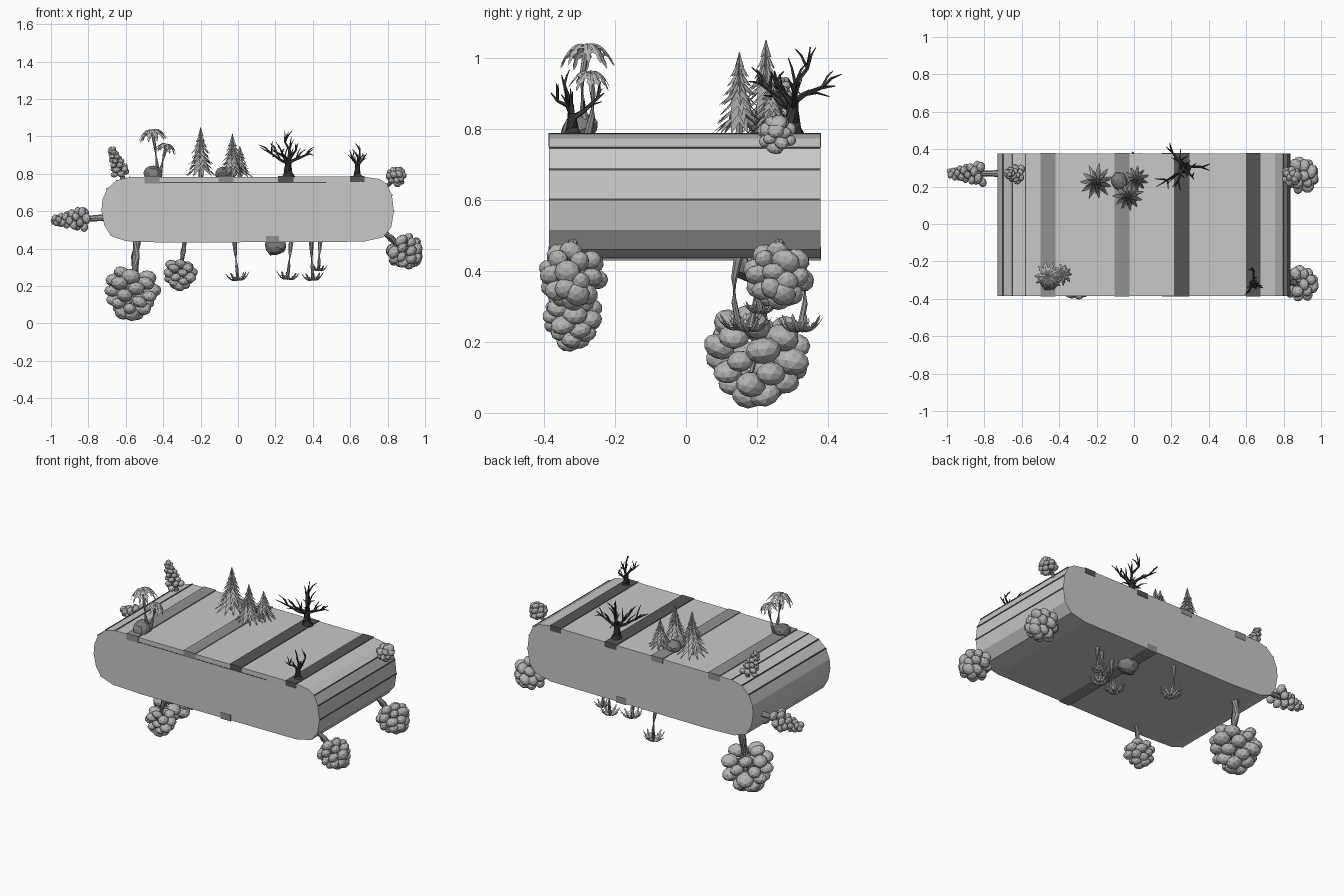
import bpy, bmesh, math, random
from math import sin, cos, pi, tau
from mathutils import Vector, Matrix

cube = bpy.data.objects.get("Cube")
if cube:
    bpy.data.objects.remove(cube)
random.seed(7)


def make_material(name, v):
    m = bpy.data.materials.new(name)
    m.use_nodes = True
    m.diffuse_color = (v, v, v, 1)
    m.node_tree.nodes["Principled BSDF"].inputs["Base Color"].default_value = (v, v, v, 1)
    return m


BODY = make_material("light grey ground", 0.58)
STRIPE = make_material("mid grey stripe", 0.28)
DARK = make_material("dark grey stripe", 0.09)
DEAD = make_material("charcoal wood", 0.045)
LEAF = make_material("soft grey foliage", 0.46)
NEEDLE = make_material("grey needles", 0.38)
BARK = make_material("grey bark", 0.33)
ROCK = make_material("stone grey", 0.2)


def finish(bm, name, mats, base=None, top=None):
    """Turn a bmesh into an object, its local z running from base to top."""
    bmesh.ops.recalc_face_normals(bm, faces=bm.faces)
    me = bpy.data.meshes.new(name)
    bm.to_mesh(me)
    bm.free()
    for m in mats:
        me.materials.append(m)
    ob = bpy.data.objects.new(name, me)
    bpy.context.scene.collection.objects.link(ob)
    if base is not None:
        ob.location = base
        ob.rotation_mode = 'QUATERNION'
        ob.rotation_quaternion = (Vector(top) - Vector(base)).to_track_quat('Z', 'Y')
    return ob


def limb(bm, pts, radii, sides=6, mat=0):
    """Tapered tube through points."""
    pts = [Vector(p) for p in pts]
    rings = []
    for i, p in enumerate(pts):
        d = pts[min(i + 1, len(pts) - 1)] - pts[max(i - 1, 0)]
        q = d.to_track_quat('Z', 'Y')
        rings.append([bm.verts.new(p + q @ Vector((cos(tau * k / sides), sin(tau * k / sides), 0)) * radii[i])
                      for k in range(sides)])
    for a, b in zip(rings, rings[1:]):
        for k in range(sides):
            j = (k + 1) % sides
            bm.faces.new((a[k], a[j], b[j], b[k])).material_index = mat
    for ring in (rings[0], rings[-1]):
        bm.faces.new(ring).material_index = mat


def blob(bm, pos, r, mat=0, squash=0.75):
    """Faceted, slightly flattened lump."""
    s = Vector((1, random.uniform(0.8, 1.1), squash)) * r
    rot = Matrix.Rotation(random.uniform(0, tau), 4, 'Z') @ Matrix.Rotation(random.uniform(-0.5, 0.5), 4, 'X')
    n = len(bm.faces)
    bmesh.ops.create_icosphere(bm, subdivisions=2, radius=1,
                               matrix=Matrix.Translation(pos) @ rot @ Matrix.Diagonal((*s, 1)))
    bm.faces.ensure_lookup_table()
    for f in bm.faces[n:]:
        f.material_index = mat


def box(name, x0, x1, y0, y1, z0, z1, mat):
    bm = bmesh.new()
    centre = Vector((x0 + x1, y0 + y1, z0 + z1)) / 2
    bmesh.ops.create_cube(bm, size=1, matrix=Matrix.Translation(centre)
                          @ Matrix.Diagonal((x1 - x0, y1 - y0, z1 - z0, 1)))
    return finish(bm, name, [mat])


def round_tree(name, base, top, radius, lump, count, trunk):
    """Trunk with a hollow, egg-shaped crown of lumps centred at top."""
    bm = bmesh.new()
    h = (Vector(top) - Vector(base)).length
    limb(bm, [(0, 0, -0.03), (0, 0, h * 0.3), (trunk * 0.5, 0, h * 0.65), (0, 0, h)],
         [trunk * 1.3, trunk, trunk * 0.8, trunk * 0.4], 8, 1)
    for i in range(count):
        c = 0.97 - 1.75 * i / (count - 1)
        s = math.sqrt(1 - c * c) * radius * (1 if c < 0 else 1 - 0.25 * c)
        a = i * 2.4
        end = Vector((s * cos(a), s * sin(a), h + radius * 1.1 * c))
        blob(bm, end, lump * random.uniform(0.85, 1.15))
        if i % 3 == 0:
            limb(bm, [(0, 0, h * 0.75), end], [trunk * 0.4, trunk * 0.2], 5, 1)
    finish(bm, name, [LEAF, BARK], base, top)


def cone_tree(name, base, top, radius, start):
    """Tapering stack of lumps."""
    bm = bmesh.new()
    h = (Vector(top) - Vector(base)).length
    limb(bm, [(0, 0, -0.03), (0, 0, h * 0.7)], [radius * 0.3, radius * 0.15], 8, 1)
    for i in range(26):
        t = i / 25
        r = radius * (1 - 0.75 * t) * 0.72
        blob(bm, (r * cos(i * 2.4), r * sin(i * 2.4), start + (h - start) * t * 0.93),
             radius * (0.45 - 0.15 * t))
    finish(bm, name, [LEAF, BARK], base, top)


def palm(name, base, top, reach, droop, fronds=10):
    bm = bmesh.new()
    h = (Vector(top) - Vector(base)).length
    limb(bm, [(0, 0, -0.01), (h * 0.07, 0, h * 0.3), (h * 0.07, 0, h * 0.65), (0, 0, h)],
         [0.014, 0.009, 0.008, 0.009], 7, 1)
    steps = 10
    for k in range(fronds):
        a = tau * k / fronds + random.uniform(-0.15, 0.15)
        out, side = Vector((cos(a), sin(a), 0)), Vector((-sin(a), cos(a), 0))
        rows = []
        for i in range(steps + 1):
            t = i / steps
            mid = out * reach * t + Vector((0, 0, h + reach * (0.75 * t - droop * t * t)))
            w = reach * 0.24 * sin(pi * (0.08 + 0.9 * t)) * (1 if i % 2 else 0.5)
            drop = Vector((0, 0, -w * 0.5))
            rows.append([bm.verts.new(p) for p in (mid - side * w + drop, mid, mid + side * w + drop)])
        for p, q in zip(rows, rows[1:]):
            for j in (0, 1):
                bm.faces.new((p[j], p[j + 1], q[j + 1], q[j]))
    finish(bm, name, [LEAF, BARK], base, top)


def pine(name, x, y, h, radius, tiers=8, boughs=11):
    """Tiers of drooping pointed boughs."""
    bm = bmesh.new()
    limb(bm, [(0, 0, 0), (0, 0, h * 0.95)], [0.012, 0.003], 6, 1)
    for i in range(tiers):
        t = i / tiers
        r = radius * (1 - t) ** 0.85
        z = h * (0.1 + 0.8 * t)
        apex = bm.verts.new((0, 0, z + h * 0.17))
        ring = []
        for k in range(boughs * 2):
            a = pi * k / boughs + i * 0.5
            tip = k % 2 == 0
            rr = r * (random.uniform(0.85, 1.05) if tip else 0.5)
            ring.append(bm.verts.new((rr * cos(a), rr * sin(a), z - (r * 0.25 if tip else -r * 0.15))))
        for k in range(len(ring)):
            bm.faces.new((apex, ring[k], ring[(k + 1) % len(ring)]))
    finish(bm, name, [NEEDLE, BARK], (x, y, 0.78), (x, y, 1))


def dead_tree(name, x, y, trunk_h, radius, tips):
    """Bare trunk with kinked main branches and random twigs."""
    bm = bmesh.new()
    fork = Vector((0, 0, trunk_h))
    limb(bm, [(0, 0, 0), (0.003, 0, trunk_h * 0.35), fork * 1.05],
         [radius * 1.7, radius, radius * 0.75], 8)
    for tip in tips:
        tip = Vector(tip)
        start = fork * random.uniform(0.7, 1)
        span = (tip - start).length
        pts = [start.lerp(tip, t) + Vector([random.uniform(-1, 1) for _ in range(3)]) * span * 0.08
               for t in (0, 0.35, 0.7)] + [tip]
        pts[0] = start
        limb(bm, pts, [radius * f for f in (0.5, 0.36, 0.24, 0.08)], 5)
        for j in (1, 1, 2, 2):
            d = (tip - start).normalized() + Vector([random.uniform(-0.9, 0.9) for _ in range(3)])
            d.z += 0.3
            end = pts[j] + d.normalized() * span * random.uniform(0.3, 0.5)
            elbow = pts[j].lerp(end, 0.5) + Vector((0, 0, span * 0.05))
            limb(bm, [pts[j], elbow, end], [radius * f for f in (0.24, 0.16, 0.06)], 4)
    finish(bm, name, [DEAD], (x, y, 0.78), (x, y, 1))


def rock(name, pos, r, squash):
    bm = bmesh.new()
    blob(bm, (0, 0, 0), r, 0, squash)
    for v in bm.verts:
        v.co *= random.uniform(0.9, 1.08)
    finish(bm, name, [ROCK]).location = pos


# Rounded ground slab
FRONT, BACK = -0.385, 0.378
profile = [(0.67, 0.785), (0.755, 0.772), (0.797, 0.745), (0.823, 0.685), (0.833, 0.60), (0.82, 0.515),
           (0.775, 0.46), (0.67, 0.437), (-0.40, 0.432), (-0.60, 0.44), (-0.68, 0.468), (-0.715, 0.525),
           (-0.73, 0.60), (-0.725, 0.66), (-0.70, 0.72), (-0.65, 0.765), (-0.58, 0.782)]
bm = bmesh.new()
face = bm.faces.new([bm.verts.new((x, FRONT, z)) for x, z in profile])
ext = bmesh.ops.extrude_face_region(bm, geom=[face])
bmesh.ops.translate(bm, vec=(0, BACK - FRONT, 0), verts=[g for g in ext["geom"] if isinstance(g, bmesh.types.BMVert)])
finish(bm, "ground_slab", [BODY])

# Cross stripes and narrow seams
for i, (x0, x1, z0, z1, m) in enumerate([
        (-0.50, -0.42, 0.748, 0.788, STRIPE), (-0.105, -0.025, 0.755, 0.788, STRIPE),
        (0.215, 0.297, 0.755, 0.788, DARK), (0.60, 0.676, 0.755, 0.788, DARK),
        (0.15, 0.22, 0.429, 0.468, STRIPE)]):
    box(f"cross_stripe_{i + 1}", x0, x1, FRONT - 0.002, BACK + 0.002, z0, z1, m)
for i in (2, 3, 4, 14, 15, 16):
    x, z = profile[i]
    box(f"seam_{i}", x - 0.003, x + 0.003, FRONT, BACK, z - 0.003, z + 0.003, DARK)
box("front_groove", -0.5, 0.47, FRONT - 0.001, FRONT + 0.004, 0.751, 0.756, DARK)

# Plants on the top
palm("tall_palm", (-0.43, -0.27, 0.78), (-0.46, -0.28, 1.03), 0.08, 1.45)
palm("short_palm", (-0.42, -0.28, 0.78), (-0.38, -0.27, 0.955), 0.06, 1.45)
rock("palm_rock", (-0.455, -0.30, 0.80), 0.052, 0.8)
pine("large_pine", -0.2, 0.225, 0.28, 0.095)
pine("middle_pine", -0.03, 0.15, 0.245, 0.085)
pine("small_pine", 0.01, 0.24, 0.175, 0.075)
rock("pine_rock", (-0.08, 0.23, 0.80), 0.045, 0.85)
dead_tree("large_dead_tree", 0.27, 0.3, 0.10, 0.022,
          [(-0.13, -0.02, 0.15), (0.02, -0.05, 0.25), (0.15, 0.10, 0.16), (0.08, -0.12, 0.14),
           (-0.05, 0.06, 0.18), (0.05, 0.10, 0.17)])
dead_tree("small_dead_tree", 0.64, -0.32, 0.06, 0.018,
          [(-0.05, 0.02, 0.13), (0.01, -0.09, 0.12), (0.05, 0.06, 0.12), (-0.01, 0.03, 0.17)])

# Trees on the ends
cone_tree("upper_end_bush", (-0.615, 0.27, 0.775), (-0.68, 0.27, 0.945), 0.05, 0.025)
cone_tree("side_bush", (-0.72, 0.27, 0.565), (-1.0, 0.27, 0.55), 0.066, 0.09)
round_tree("upper_side_tree", (0.795, 0.26, 0.73), (0.845, 0.255, 0.785), 0.037, 0.022, 18, 0.012)
for name, y in (("front", -0.32), ("back", 0.26)):
    round_tree(f"{name}_side_tree", (0.785, y, 0.485), (0.895, y, 0.385), 0.07, 0.034, 24, 0.019)

# Plants hanging below
round_tree("large_hanging_tree", (-0.54, 0.24, 0.44), (-0.57, 0.2, 0.165), 0.112, 0.046, 28, 0.023)
round_tree("small_hanging_tree", (-0.285, -0.32, 0.44), (-0.31, -0.32, 0.265), 0.062, 0.032, 22, 0.014)
for i, (bx, tx, y, z, r) in enumerate([(-0.02, 0.0, 0.32, 0.235, 0.068), (0.285, 0.265, 0.15, 0.24, 0.066),
                                       (0.39, 0.40, 0.18, 0.235, 0.062), (0.44, 0.43, 0.21, 0.285, 0.05)]):
    palm(f"hanging_palm_{i + 1}", (bx, y, 0.44), (tx, y, z), r, 1.3)
rock("hanging_rock", (0.2, 0.19, 0.415), 0.062, 0.85)
